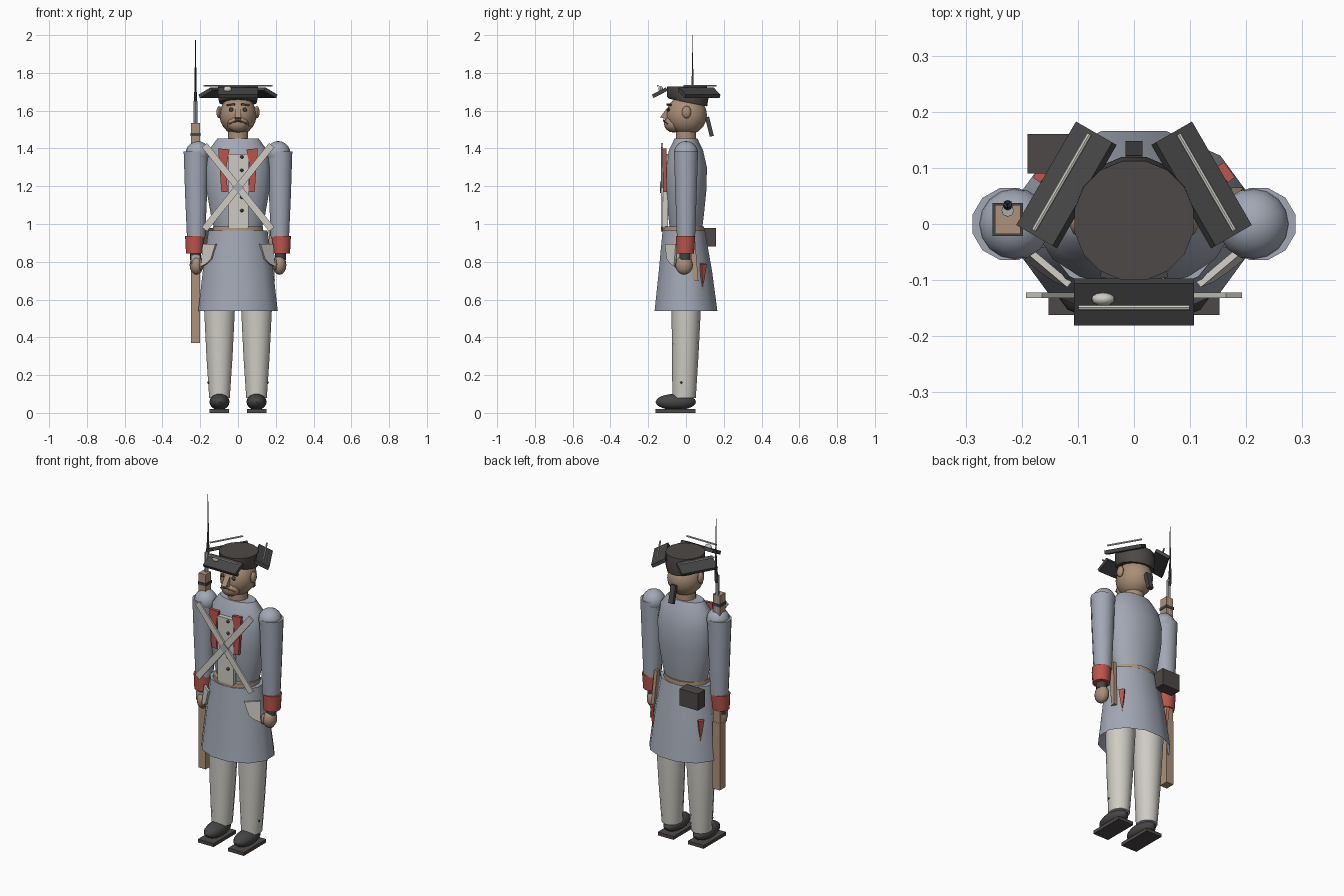
import bpy, bmesh, math
from mathutils import Matrix, Vector

if "Cube" in bpy.data.objects:
    bpy.data.objects.remove(bpy.data.objects["Cube"])


def material(name, r, g, b):
    m = bpy.data.materials.new(name)
    m.use_nodes = True
    m.diffuse_color = (r, g, b, 1)
    m.node_tree.nodes["Principled BSDF"].inputs["Base Color"].default_value = (r, g, b, 1)
    return m


COAT = material("coat_grey_blue", 0.36, 0.39, 0.46)
WHITE = material("off_white", 0.62, 0.60, 0.55)
RED = material("facing_red", 0.50, 0.09, 0.07)
SKIN = material("skin", 0.40, 0.27, 0.18)
WOOD = material("tan_wood", 0.42, 0.29, 0.19)
BLACK = material("black_leather", 0.06, 0.06, 0.06)
FELT = material("dark_felt", 0.075, 0.066, 0.063)
METAL = material("steel", 0.38, 0.42, 0.46)
BROWN = material("moustache_brown", 0.16, 0.09, 0.05)
parts = []


def finish(name, bm, mat, matrix=None):
    if matrix:
        bm.transform(matrix)
    bmesh.ops.recalc_face_normals(bm, faces=bm.faces)
    me = bpy.data.meshes.new(name)
    bm.to_mesh(me)
    bm.free()
    me.materials.append(mat)
    ob = bpy.data.objects.new(name, me)
    bpy.context.collection.objects.link(ob)
    parts.append(ob)
    return ob


def place(loc, rot=(0, 0, 0)):
    r = Matrix.Rotation(rot[2], 4, 'Z') @ Matrix.Rotation(rot[1], 4, 'Y') @ Matrix.Rotation(rot[0], 4, 'X')
    return Matrix.Translation(loc) @ r


def box(name, loc, size, mat, rot=(0, 0, 0)):
    bm = bmesh.new()
    bmesh.ops.create_cube(bm, size=1)
    return finish(name, bm, mat, place(loc, rot) @ Matrix.Diagonal((*size, 1)))


def ball(name, loc, radii, mat, seg=16):
    bm = bmesh.new()
    bmesh.ops.create_uvsphere(bm, u_segments=seg, v_segments=seg // 2 + 2, radius=1)
    return finish(name, bm, mat, place(loc) @ Matrix.Diagonal((*radii, 1)))


def lathe(name, rings, mat, x=0, sides=12, caps=(True, True), shear=0):
    """Elliptical rings (z, rx, ry, centre y), shear tilts the lowest ring."""
    bm = bmesh.new()
    loops = []
    for i, (z, rx, ry, cy) in enumerate(rings):
        row = []
        for k in range(sides):
            a = 2 * math.pi * (k + 0.5) / sides
            y = cy + ry * math.sin(a)
            row.append(bm.verts.new((x + rx * math.cos(a), y, z - (shear * y if i == 0 else 0))))
        loops.append(row)
    for lo, hi in zip(loops, loops[1:]):
        for k in range(sides):
            j = (k + 1) % sides
            bm.faces.new((lo[k], lo[j], hi[j], hi[k]))
    for row, cap in ((loops[0], caps[0]), (loops[-1], caps[1])):
        if cap:
            bm.faces.new(row)
    return finish(name, bm, mat)


def plate(name, outline, depth, mat, matrix):
    """Outline in local x, z extruded along local y."""
    bm = bmesh.new()
    face = bm.faces.new([bm.verts.new((x, -depth / 2, z)) for x, z in outline])
    out = bmesh.ops.extrude_face_region(bm, geom=[face])
    moved = [v for v in out["geom"] if isinstance(v, bmesh.types.BMVert)]
    bmesh.ops.translate(bm, verts=moved, vec=(0, depth, 0))
    return finish(name, bm, mat, matrix)


def rod(name, a, b, r1, r2, mat, sides=8):
    a, b = Vector(a), Vector(b)
    bm = bmesh.new()
    bmesh.ops.create_cone(bm, cap_ends=True, segments=sides, radius1=r1, radius2=r2, depth=(b - a).length)
    turn = (b - a).to_track_quat('Z', 'Y').to_matrix().to_4x4()
    return finish(name, bm, mat, Matrix.Translation((a + b) / 2) @ turn)


# Coat body, skirt and waist belt
lathe("coat_body", [(0.96, 0.125, 0.085, 0), (1.05, 0.147, 0.097, 0), (1.18, 0.17, 0.11, 0),
                    (1.3, 0.174, 0.113, 0), (1.39, 0.158, 0.092, 0), (1.452, 0.112, 0.062, 0)], COAT, sides=16)
lathe("coat_skirt", [(0.54, 0.218, 0.172, 0), (0.75, 0.193, 0.146, -0.003), (0.965, 0.162, 0.116, -0.012)],
      COAT, caps=(False, True))
lathe("waist_belt", [(0.958, 0.137, 0.112, -0.012), (0.988, 0.135, 0.11, -0.012)], WOOD, sides=16)

# Shirt front, buttons, cross belts and buckle
box("shirt_front", (0.002, -0.108, 1.175), (0.105, 0.025, 0.39), WHITE)
for i in range(5):
    ball("shirt_button", (0.02, -0.123, 1.355 - 0.071 * i), (0.009, 0.008, 0.009), BLACK, 8)
for s in (-1, 1):
    box("cross_belt", (0, -0.127, 1.195), (0.036, 0.01, 0.57), WHITE, (0, s * 0.675, 0))
box("belt_buckle", (0, -0.131, 1.195), (0.045, 0.012, 0.04), METAL, (0, 0.785, 0))

for s, side in ((1, "left"), (-1, "right")):
    # Lapels, pocket flaps and tail turnbacks
    plate(side + "_lapel", [(s * 0.045, 1.395), (s * 0.105, 1.4), (s * 0.088, 1.17), (s * 0.055, 1.17),
                            (s * 0.062, 1.3)], 0.018, RED, place((0, -0.113, 0)))
    plate(side + "_pocket_flap", [(-0.045, 0.05), (0.045, 0.05), (0.045, -0.07), (0.01, -0.055),
                                  (-0.02, -0.03)] if s > 0 else
          [(0.045, 0.05), (-0.045, 0.05), (-0.045, -0.07), (-0.01, -0.055), (0.02, -0.03)],
          0.012, WHITE, place((s * 0.153, -0.083, 0.845), (-0.1, 0, s * 0.7)))
    plate(side + "_tail_turnback", [(-0.017, 0.07), (0.017, 0.07), (0, -0.07)], 0.016, RED,
          place((s * 0.158, 0.088, 0.72), (0.1, 0, s * 2.2)))

    # Arms
    x = s * 0.222
    lathe(side + "_sleeve", [(0.93, 0.05, 0.05, 0), (1.15, 0.06, 0.058, 0), (1.385, 0.068, 0.066, 0)], COAT, x)
    ball(side + "_shoulder", (s * 0.213, 0, 1.375), (0.064, 0.064, 0.064), COAT)
    lathe(side + "_cuff", [(0.845, 0.048, 0.048, -0.004), (0.937, 0.053, 0.053, -0.002)], RED, s * 0.229)
    lathe(side + "_wrist", [(0.81, 0.029, 0.029, -0.006), (0.85, 0.031, 0.031, -0.006)], BLACK, s * 0.225)
    ball(side + "_hand", (s * 0.22, -0.01, 0.783), (0.036, 0.046, 0.052), SKIN, 12)
    ball(side + "_thumb", (s * 0.195, -0.04, 0.785), (0.014, 0.018, 0.03), SKIN, 8)

    # Legs and shoes
    x = s * 0.098
    lathe(side + "_trouser_leg", [(0.08, 0.056, 0.062, -0.01), (0.3, 0.071, 0.07, -0.004),
                                  (0.6, 0.086, 0.079, 0.002), (0.8, 0.086, 0.079, 0.002)], WHITE, x, 14)
    ball(side + "_trouser_button", (s * 0.158, -0.025, 0.16), (0.005, 0.006, 0.006), BLACK, 8)
    ball(side + "_shoe", (x, -0.054, 0.058), (0.053, 0.107, 0.043), BLACK)
    box(side + "_sole", (s * 0.1, -0.056, 0.01), (0.104, 0.212, 0.02), FELT)

    # Face features in pairs
    ball(side + "_ear", (s * 0.1, 0.003, 1.592), (0.015, 0.025, 0.033), SKIN, 10)
    ball(side + "_eye", (s * 0.036, -0.092, 1.605), (0.013, 0.009, 0.011), BLACK, 8)
    box(side + "_eyebrow", (s * 0.038, -0.09, 1.631), (0.042, 0.018, 0.01), BLACK, (0, s * 0.1, -s * -0.2))
    rod(side + "_moustache", (0, -0.118, 1.548), (s * 0.048, -0.098, 1.53), 0.006, 0.003, BROWN, 6)

# Head
lathe("neck", [(1.43, 0.056, 0.056, 0), (1.51, 0.054, 0.054, 0)], SKIN)
ball("head", (0, 0.003, 1.577), (0.098, 0.108, 0.106), SKIN)
ball("jaw", (0, -0.065, 1.532), (0.058, 0.052, 0.048), SKIN, 12)
plate("nose", [(-0.1, 1.615), (-0.137, 1.565), (-0.1, 1.552)], 0.032, SKIN,
      Matrix.Rotation(math.pi / 2, 4, 'Z'))
box("hair_queue", (0, 0.124, 1.515), (0.03, 0.022, 0.105), BLACK, (0.25, 0, 0))

# Hat crown with three turned brim flaps and floating trim
lathe("hat_crown", [(1.645, 0.1, 0.102, 0.012), (1.672, 0.108, 0.112, 0.01), (1.727, 0.108, 0.108, 0.006)],
      FELT, sides=16, shear=0.2)
for i, name in enumerate(("front", "left", "right")):
    turn = i * 2 * math.pi / 3
    spin = Matrix.Rotation(turn, 3, 'Z')
    box(name + "_brim_flap", spin @ Vector((0, -0.139, 1.695)), (0.213, 0.084, 0.02), BLACK, (0.48, 0, turn))
    rod(name + "_brim_trim", spin @ Vector((-0.099, -0.149, 1.732)), spin @ Vector((0.099, -0.149, 1.732)),
        0.005, 0.005, WHITE)
ball("cockade", (-0.055, -0.134, 1.714), (0.021, 0.012, 0.017), WHITE, 12)

# Cartridge box at the back and short scabbard on the left hip
box("cartridge_box", (-0.13, 0.125, 0.93), (0.12, 0.07, 0.1), FELT)
box("scabbard", (0.178, 0.04, 0.84), (0.02, 0.028, 0.28), WOOD, (0.08, -0.05, 0))

# Musket held upright on the right
box("musket_stock", (-0.225, 0.008, 0.57), (0.048, 0.055, 0.4), WOOD)
box("musket_fore_stock", (-0.225, 0.008, 1.15), (0.046, 0.052, 0.77), WOOD)
box("musket_lock", (-0.225, -0.03, 0.81), (0.05, 0.02, 0.05), METAL)
box("musket_band", (-0.225, 0.008, 1.475), (0.054, 0.058, 0.016), BLACK)
rod("musket_barrel", (-0.225, 0.024, 1.0), (-0.225, 0.024, 1.65), 0.012, 0.011, METAL)
rod("bayonet_socket", (-0.225, 0.03, 1.61), (-0.225, 0.036, 1.7), 0.009, 0.007, BLACK)
rod("bayonet", (-0.225, 0.036, 1.62), (-0.225, 0.036, 2.0), 0.009, 0.001, BLACK, 3)

# Smooth rounded parts while keeping hard edges crisp
bpy.ops.object.select_all(action='DESELECT')
for ob in parts:
    ob.select_set(True)
bpy.context.view_layer.objects.active = parts[0]
bpy.ops.object.shade_smooth_by_angle(angle=math.radians(38))
